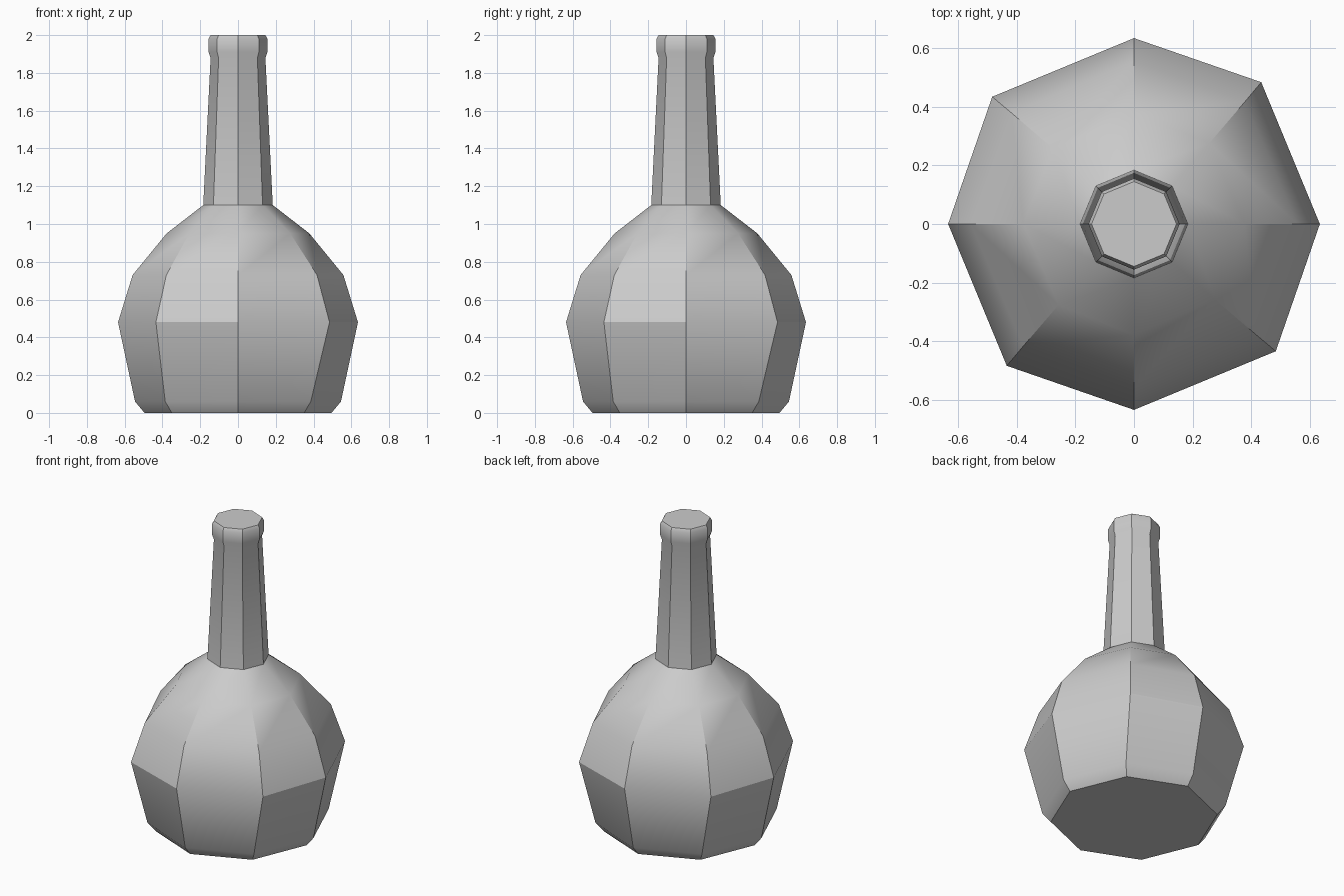
import bpy
import bmesh
from math import cos, sin, radians

if "Cube" in bpy.data.objects:
    bpy.data.objects.remove(bpy.data.objects["Cube"])

# Octagonal ring profile: height, corner radius, diagonal corner scale, diagonal twist (degrees)
PROFILE = [
    (0.00, 0.495, 1.0, 0),
    (0.06, 0.545, 1.0, 0),
    (0.48, 0.635, 1.025, 3.1),
    (0.73, 0.558, 1.012, 2.8),
    (0.95, 0.378, 1.0, 2.0),
    (1.10, 0.184, 1.0, 0),
    (1.88, 0.145, 1.0, 0),
    (1.91, 0.156, 1.0, 0),
    (1.98, 0.156, 1.0, 0),
    (2.00, 0.145, 1.0, 0),
]
SIDES = 8

bm = bmesh.new()
rings = []
for z, r, scale, twist in PROFILE:
    ring = []
    for i in range(SIDES):
        diagonal = i % 2
        a = radians(i * 360 / SIDES + twist * diagonal)
        rr = r * (scale if diagonal else 1)
        ring.append(bm.verts.new((rr * cos(a), rr * sin(a), z)))
    rings.append(ring)

# Sides of the body, neck and lip
for low, high in zip(rings, rings[1:]):
    for i in range(SIDES):
        j = (i + 1) % SIDES
        bm.faces.new((low[i], low[j], high[j], high[i]))

# Closed base and top
bm.faces.new(rings[0][::-1])
bm.faces.new(rings[-1])
bmesh.ops.recalc_face_normals(bm, faces=bm.faces[:])

mesh = bpy.data.meshes.new("bottle")
bm.to_mesh(mesh)
bm.free()
bottle = bpy.data.objects.new("bottle", mesh)
bpy.context.collection.objects.link(bottle)

# Soft along the height, crisp at the vertical corners
bpy.context.view_layer.objects.active = bottle
bottle.select_set(True)
bpy.ops.object.shade_smooth_by_angle(angle=radians(30))
